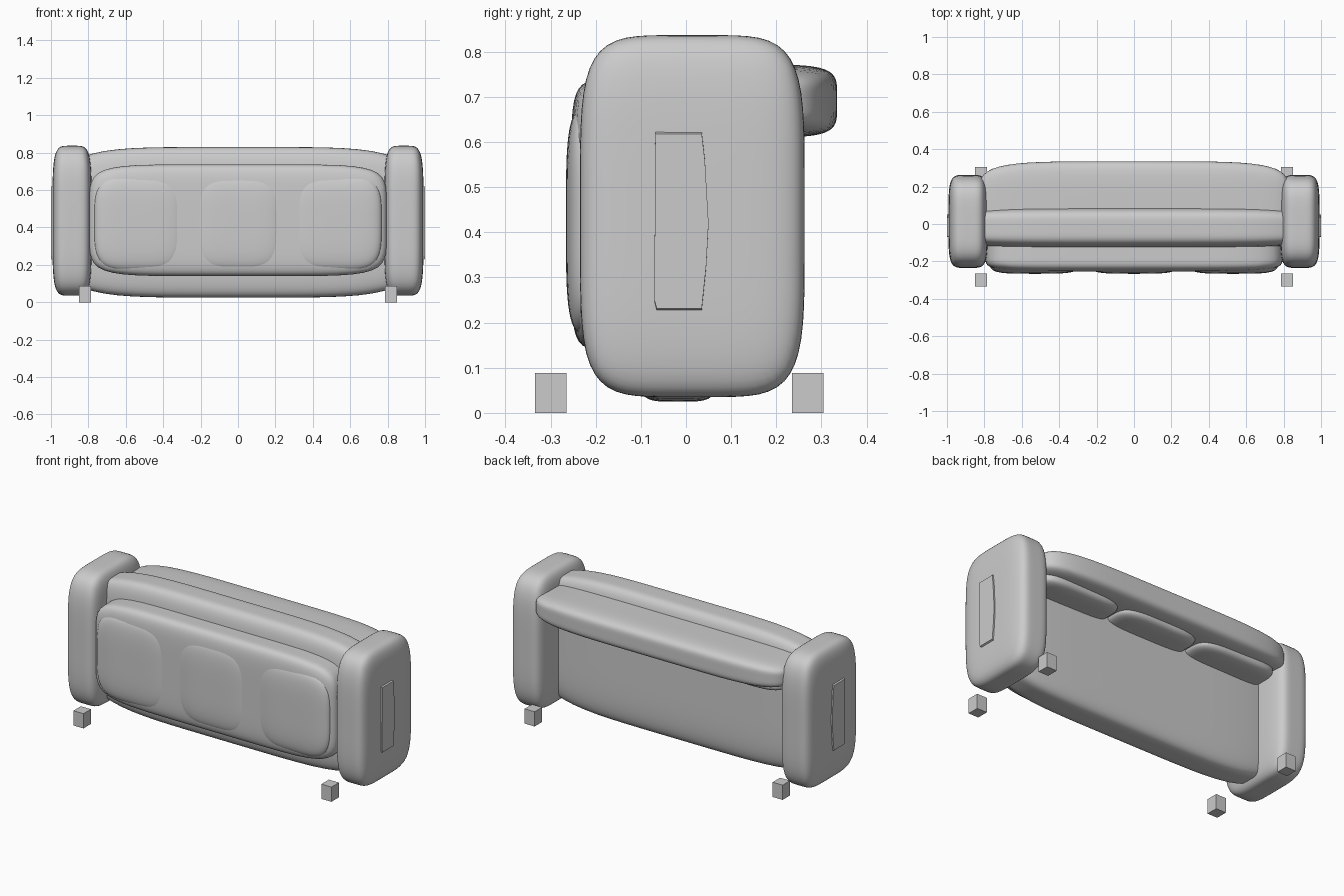
import bpy, bmesh
from mathutils import Vector

if "Cube" in bpy.data.objects:
    bpy.data.objects.remove(bpy.data.objects["Cube"])


def finish(name, bm, smooth=True):
    bmesh.ops.recalc_face_normals(bm, faces=bm.faces)
    me = bpy.data.meshes.new(name)
    bm.to_mesh(me)
    bm.free()
    if smooth:
        for p in me.polygons:
            p.use_smooth = True
    ob = bpy.data.objects.new(name, me)
    bpy.context.collection.objects.link(ob)
    return ob


def soft_block(name, x, y, z, n=5.0, cuts=19):
    """Pillow-like rounded block filling the given (min, max) ranges."""
    bm = bmesh.new()
    bmesh.ops.create_cube(bm, size=2)
    bmesh.ops.subdivide_edges(bm, edges=bm.edges[:], cuts=cuts, use_grid_fill=True)
    lo = Vector((x[0], y[0], z[0]))
    hi = Vector((x[1], y[1], z[1]))
    mid, half = (lo + hi) / 2, (hi - lo) / 2
    for v in bm.verts:
        r = sum(abs(c) ** n for c in v.co) ** (1 / n)
        v.co = Vector([mid[i] + half[i] * v.co[i] / r for i in range(3)])
    return finish(name, bm)


def box(name, x, y, z):
    bm = bmesh.new()
    bmesh.ops.create_cube(bm, size=1)
    for v in bm.verts:
        v.co = [(r[0] + r[1]) / 2 + c * (r[1] - r[0]) for r, c in zip((x, y, z), v.co)]
    return finish(name, bm, False)


def span(a, b, s):
    return (a, b) if s > 0 else (-b, -a)


# Upright main body between the arms
soft_block("body", (-0.95, 0.95), (-0.13, 0.095), (0.025, 0.83))

# Wide pad on the front and the shelf-like cushion at the back
soft_block("front_pad", (-0.795, 0.795), (-0.255, -0.03), (0.14, 0.737), n=6.5)
soft_block("back_cushion", (-0.83, 0.83), (-0.11, 0.335), (0.61, 0.772))

# Three soft cushions in the front pad and three under the back cushion
for i in (-1, 0, 1):
    c = i * 0.53
    soft_block(f"front_cushion_{i + 2}", (c - 0.24, c + 0.24), (-0.266, -0.14), (0.17, 0.68), n=4)
    soft_block(f"under_cushion_{i + 2}", (c - 0.26, c + 0.26), (-0.02, 0.25), (0.575, 0.68), n=4)

# Arms, their outer panels and the feet
outline = [(-0.07, 0.235), (-0.065, 0.215), (0.035, 0.215), (0.045, 0.32),
           (0.05, 0.42), (0.042, 0.57), (0.035, 0.635), (-0.068, 0.635)]
for s, side in ((-1, "left"), (1, "right")):
    soft_block(f"{side}_arm", span(0.782, 0.992, s), (-0.235, 0.263), (0.035, 0.837))
    bm = bmesh.new()
    face = bm.faces.new([bm.verts.new((s * 0.96, y, z)) for y, z in outline])
    ext = bmesh.ops.extrude_face_region(bm, geom=[face])
    for v in ext["geom"]:
        if isinstance(v, bmesh.types.BMVert):
            v.co.x = s * 1.0
            v.co.z = 0.425 + (v.co.z - 0.425) * 0.92
    finish(f"{side}_arm_panel", bm, False)
    for y, end in ((-0.3, "front"), (0.27, "back")):
        box(f"{end}_{side}_foot", span(0.785, 0.851, s), (y - 0.035, y + 0.035), (0, 0.088))
